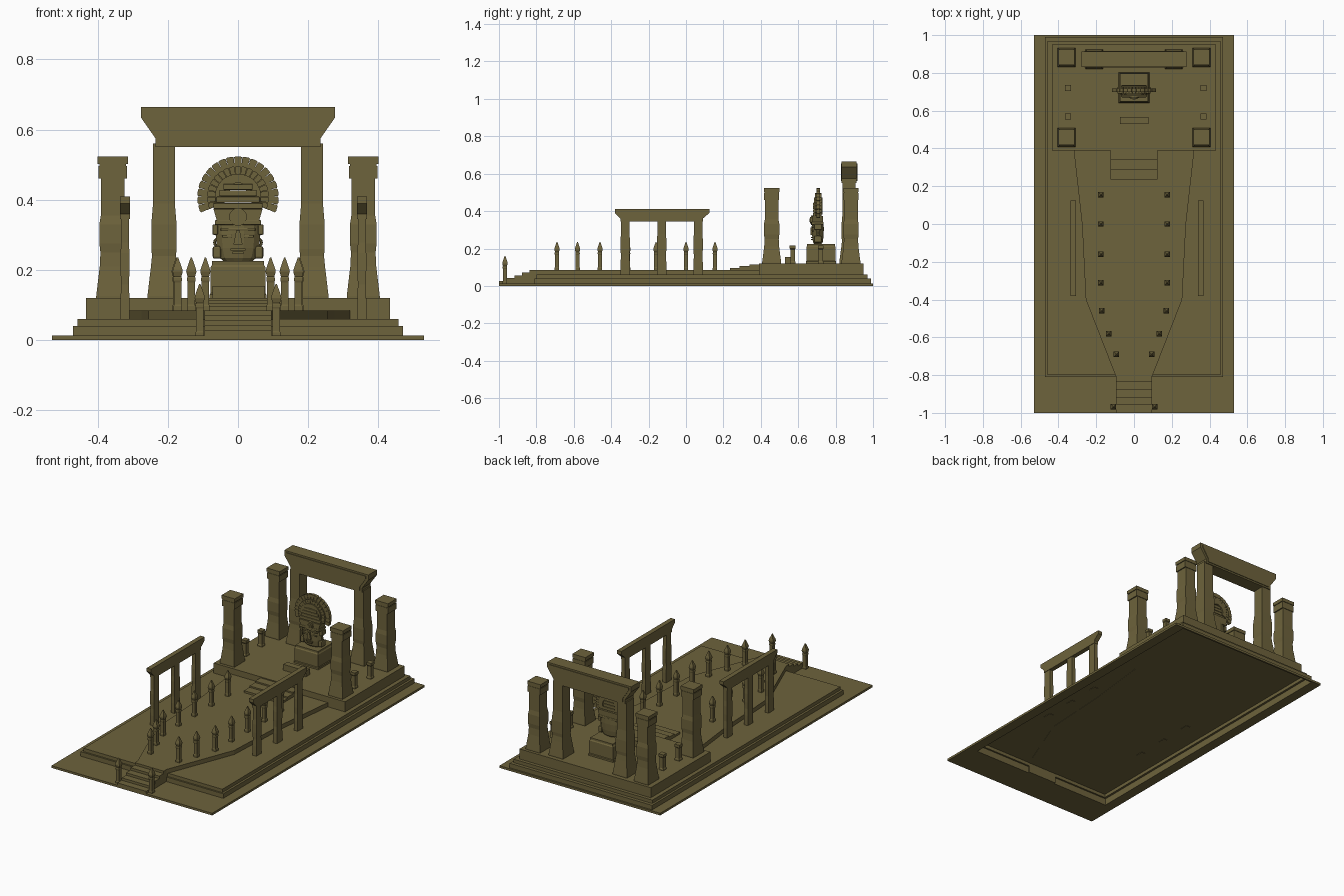
import bpy, bmesh
from math import cos, sin, pi, radians, sqrt
from mathutils import Matrix, Vector

cube = bpy.data.objects.get("Cube")
if cube:
    bpy.data.objects.remove(cube, do_unlink=True)

stone = bpy.data.materials.new("olive stone")
stone.use_nodes = True
olive = (0.155, 0.125, 0.045, 1)
stone.diffuse_color = olive
stone.node_tree.nodes["Principled BSDF"].inputs["Base Color"].default_value = olive


def finish(name, bm):
    bmesh.ops.recalc_face_normals(bm, faces=bm.faces)
    me = bpy.data.meshes.new(name)
    bm.to_mesh(me)
    bm.free()
    me.materials.append(stone)
    ob = bpy.data.objects.new(name, me)
    bpy.context.collection.objects.link(ob)


def box(name, x0, x1, y0, y1, z0, z1, bevel=0):
    bm = bmesh.new()
    size = Matrix.Diagonal((x1 - x0, y1 - y0, z1 - z0, 1))
    mid = Matrix.Translation(((x0 + x1) / 2, (y0 + y1) / 2, (z0 + z1) / 2))
    bmesh.ops.create_cube(bm, size=1, matrix=mid @ size)
    if bevel:
        bmesh.ops.bevel(bm, geom=bm.edges[:], offset=bevel, segments=2, affect='EDGES', profile=0.5)
    finish(name, bm)


def prism(name, pts, axis, a, b):
    """Extrude a 2D outline along one axis from a to b."""
    place = {'x': lambda p, t: (t, p[0], p[1]),
             'y': lambda p, t: (p[0], t, p[1]),
             'z': lambda p, t: (p[0], p[1], t)}[axis]
    bm = bmesh.new()
    face = bm.faces.new([bm.verts.new(place(p, a)) for p in pts])
    out = bmesh.ops.extrude_face_region(bm, geom=[face])
    move = Vector(place((0, 0), b - a))
    bmesh.ops.translate(bm, vec=move, verts=[v for v in out['geom'] if isinstance(v, bmesh.types.BMVert)])
    finish(name, bm)


def loft(name, rings, close_bottom=True):
    """Join rings of points into a wall with a flat top."""
    bm = bmesh.new()
    rings = [[bm.verts.new(p) for p in ring] for ring in rings]
    for lo, hi in zip(rings, rings[1:]):
        for i in range(len(lo)):
            bm.faces.new((lo[i - 1], lo[i], hi[i], hi[i - 1]))
    if close_bottom:
        bm.faces.new(rings[0])
    bm.faces.new(rings[-1])
    finish(name, bm)


def column(name, x, y, z, profile, sides=4, depth=1):
    """Stack of rings given as (half width, height)."""
    k = sqrt(2) if sides == 4 else 1
    turns = [(i + .5) * 2 * pi / sides for i in range(sides)]
    loft(name, [[(x + k * r * cos(t), y + depth * k * r * sin(t), z + h) for t in turns] for r, h in profile])


def mirrored(pts):
    return pts + [(-x, z) for x, z in reversed(pts)]


# Ground and terraces: one stepped shell, hollow underneath
def rect(half, front, back, z):
    return [(-half, front, z), (half, front, z), (half, back, z), (-half, back, z)]


ground, lower, upper = (.53, -1, 1), (.47, -.81, .99), (.457, -.80, .97)
loft("stepped_terrace", [rect(*lower, .013), rect(*lower, 0), rect(*ground, 0), rect(*ground, .013),
                         rect(*lower, .013), rect(*lower, .04), rect(*upper, .04), rect(*upper, .06)],
     close_bottom=False)
box("temple_platform", -.433, .433, .39, .95, .059, .12)
prism("raised_walkway", mirrored([(.095, -.81), (.255, -.4), (.275, 0), (.32, .4)]), 'z', .059, .085)

# Stairs
for i in range(5):
    front = -1 + .041 * i
    box("entrance_step", -.095, .095, front, min(front + .041, -.80), 0, .027 + .0145 * i)
for i in range(3):
    front = .235 + .052 * i
    box("platform_step", -.125, .125, front, front + .052, .08, .097 + .0085 * i)

# Corner pillars
shaft = [(.047, 0), (.047, .006), (.037, .09), (.035, .13), (.038, .155), (.038, .21), (.034, .235), (.034, .345)]
for s in (-1, 1):
    for y in (.458, .882):
        x = s * .357
        column("corner_pillar", x, y, .12, shaft, depth=1.08)
        box("pillar_cap_lower", x - .041, x + .041, y - .04, y + .04, .46, .496)
        box("pillar_cap_neck", x - .038, x + .038, y - .038, y + .038, .496, .502)
        box("pillar_cap_upper", x - .043, x + .043, y - .041, y + .041, .502, .523)

# Great gate
for s in (-1, 1):
    column("gate_pillar", s * .211, .872, .12,
           [(.047, 0), (.047, .006), (.037, .09), (.034, .12), (.036, .14), (.036, .21), (.031, .27), (.031, .44)],
           depth=1.12)
beam = mirrored([(.235, .55), (.235, .575), (.277, .635), (.277, .665)])
prism("gate_lintel", beam, 'y', .832, .912)
panel = mirrored([(.222, .56), (.222, .58), (.262, .64), (.262, .655)])
prism("lintel_front_panel", panel, 'y', .828, .84)
prism("lintel_back_panel", panel, 'y', .90, .916)

# Side arcades
for x in (-.322, .353):
    for y in (-.325, -.13, .065):
        column("arcade_post", x, y, .058,
               [(.0125, 0), (.0125, .06), (.0115, .10), (.0125, .14), (.0125, .19), (.0115, .22), (.0115, .29)],
               depth=2)
    prism("arcade_lintel", [(-.35, .345), (.09, .345), (.09, .36), (.125, .39), (.125, .41),
                            (-.38, .41), (-.38, .39), (-.35, .36)], 'x', x - .014, x + .014)

# Torches lining the walkway
torch = [(.012, 0), (.012, .012), (.0105, .016), (.0105, .08), (.012, .085), (.012, .092),
         (.0105, .096), (.0145, .11), (.013, .118), (.002, .15)]
spots = [(.175, .155), (.175, 0), (.175, -.16), (.175, -.31), (.172, -.46), (.133, -.58), (.093, -.69)]
for s in (-1, 1):
    for x, y in spots:
        column("walkway_torch", s * x, y, .085, torch)
    column("entrance_torch", s * .109, -.968, .01, torch)

# Small posts on the platform
for x in (-.35, .368):
    for y in (.57, .72):
        column("small_post", x, y, .12,
               [(.015, 0), (.015, .008), (.0125, .012), (.0125, .075), (.0155, .079), (.0155, .095)])

# Altar
box("offering_slab", -.073, .077, .53, .567, .12, .155)
column("altar_pedestal", 0, .722, .12, [(.081, 0), (.081, .01), (.078, .014), (.078, .088), (.074, .094), (.074, .105)])

# Idol head
Y = .705
column("idol_head", 0, Y, .222, [(.038, 0), (.054, .012), (.062, .04), (.066, .08), (.064, .112)], 12, .5)
box("brow", -.05, .05, Y - .034, Y, .312, .320, .003)
prism("nose", mirrored([(.013, .272), (.005, .312)]), 'y', Y - .04, Y)
box("upper_lip", -.021, .021, Y - .036, Y, .256, .261)
box("lower_lip", -.016, .016, Y - .036, Y, .246, .252)
for s in (-1, 1):
    box("eye", s * .031 - .014, s * .031 + .014, Y - .033, Y, .292, .300, .002)
    box("ear_ornament", s * .06 - .012, s * .06 + .012, Y - .02, Y + .02, .232, .268, .006)
    bpy.ops.mesh.primitive_torus_add(location=(s * .056, Y, .278), rotation=(pi / 2, 0, 0),
                                     major_radius=.011, minor_radius=.004, major_segments=12, minor_segments=6)
    bpy.context.object.name = "ear_ring"
    bpy.context.object.data.materials.append(stone)
    box("side_curl", s * .065 - .008, s * .065 + .008, Y - .02, Y + .02, .30, .33, .004)

# Headdress crown
box("crown_band", -.066, .066, Y - .034, Y + .03, .328, .342, .003)
prism("crown_block", mirrored([(.06, .34), (.07, .374)]), 'y', Y - .032, Y + .028)
for i, w in enumerate((.07, .062, .053, .042)):
    box("crown_tier", -w, w, Y - .026, Y + .018, .374 + .018 * i, .391 + .018 * i, .003)
for r, depth in ((.026, .038), (.018, .042), (.009, .046)):
    disc = [(r * cos(i * pi / 6), .351 + r * sin(i * pi / 6)) for i in range(12)]
    prism("crown_rosette", disc, 'y', Y - depth, Y)


# Feather fan: two radiating rows on a backing
def feathers(name, count, r0, r1, y0, y1, fill):
    step = radians(226) / count
    for i in range(count):
        a = radians(-23) + step * (i + .5)
        h = step * fill / 2
        pts = [(r0, -h), (r1 * .98, -h), (r1, -h * .6), (r1, h * .6), (r1 * .98, h), (r0, h)]
        prism(name, [(r * cos(a + t), .408 + r * sin(a + t)) for r, t in pts], 'y', y0, y1)


def arc_band(name, r0, r1, y0, y1):
    angles = [radians(-23 + 226 * i / 24) for i in range(25)]
    outline = [(r1 * cos(a), .408 + r1 * sin(a)) for a in angles]
    outline += [(r0 * cos(a), .408 + r0 * sin(a)) for a in reversed(angles)]
    prism(name, outline, 'y', y0, y1)


feathers("outer_feather", 19, .055, .116, Y - .006, Y + .012, .94)
feathers("inner_feather", 19, .045, .088, Y - .014, Y + .02, .92)
arc_band("fan_backing", .03, .098, Y - .003, Y + .009)
arc_band("fan_inner_rim", .04, .066, Y - .02, Y + .024)
